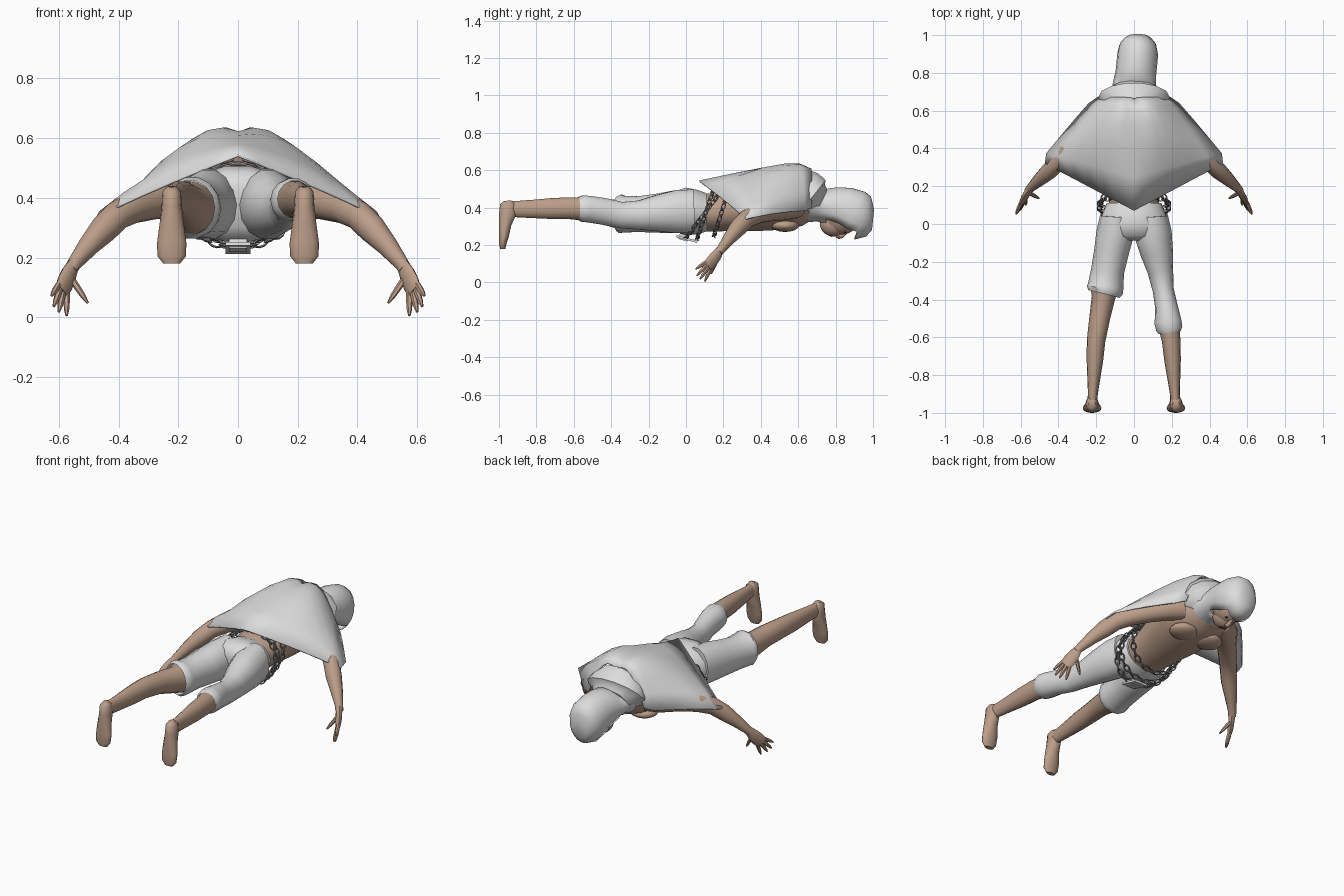
import bpy, bmesh, math
from mathutils import Vector, Matrix

cube = bpy.data.objects.get("Cube")
if cube:
    bpy.data.objects.remove(cube, do_unlink=True)


def material(name, color):
    mat = bpy.data.materials.new(name)
    mat.use_nodes = True
    mat.diffuse_color = (*color, 1)
    shader = next(n for n in mat.node_tree.nodes if n.type == 'BSDF_PRINCIPLED')
    shader.inputs["Base Color"].default_value = (*color, 1)
    return mat


cloth = material("pale_grey_cloth", (0.72, 0.72, 0.72))
skin = material("tan_skin", (0.50, 0.34, 0.25))
iron = material("dark_iron", (0.22, 0.22, 0.23))
dark = material("dark_brown", (0.06, 0.04, 0.03))


def finish(name, bm, mat, angle=50, recalc=True):
    if recalc:
        bmesh.ops.recalc_face_normals(bm, faces=bm.faces)
    mesh = bpy.data.meshes.new(name)
    bm.to_mesh(mesh)
    bm.free()
    mesh.materials.append(mat)
    obj = bpy.data.objects.new(name, mesh)
    bpy.context.collection.objects.link(obj)
    bpy.ops.object.select_all(action='DESELECT')
    obj.select_set(True)
    bpy.context.view_layer.objects.active = obj
    bpy.ops.object.shade_smooth_by_angle(angle=math.radians(angle))
    return obj


def tube(name, rings, mat, ref=(0, 0, 1), sides=14, cap_end=True, drop=None):
    """Loft ellipses; each ring is x, y, z, half width, half height along ref."""
    bm = bmesh.new()
    centres = [Vector(r[:3]) for r in rings]
    loops = []
    for i, ring in enumerate(rings):
        tangent = centres[min(i + 1, len(rings) - 1)] - centres[max(i - 1, 0)]
        across = tangent.cross(Vector(ref)).normalized()
        up = across.cross(tangent).normalized()
        angles = [math.tau * k / sides for k in range(sides)]
        loops.append([bm.verts.new(centres[i] + across * ring[3] * math.cos(a)
                                   + up * ring[4] * math.sin(a)) for a in angles])
    for a, b in zip(loops, loops[1:]):
        for k in range(sides):
            j = (k + 1) % sides
            bm.faces.new((a[k], a[j], b[j], b[k]))
    bm.faces.new(loops[0])
    if cap_end:
        bm.faces.new(loops[-1])
    bmesh.ops.recalc_face_normals(bm, faces=bm.faces)
    if drop:
        bad = [f for f in bm.faces if drop(f)]
        bmesh.ops.delete(bm, geom=bad, context='FACES')
    return finish(name, bm, mat)


def along_y(x, rows):
    """Rows are y, centre z, half width, half height."""
    return [(x, y, z, w, h) for y, z, w, h in rows]


def ball(name, centre, radii, mat):
    bm = bmesh.new()
    bmesh.ops.create_uvsphere(bm, u_segments=14, v_segments=9, radius=1)
    bmesh.ops.transform(bm, matrix=Matrix.Translation(centre) @ Matrix.Diagonal((*radii, 1)),
                        verts=bm.verts)
    return finish(name, bm, mat)


def block(name, centre, size, tilt, mat):
    bm = bmesh.new()
    bmesh.ops.create_cube(bm, size=1)
    place = (Matrix.Translation(centre) @ Matrix.Rotation(math.radians(tilt), 4, 'X')
             @ Matrix.Diagonal((*size, 1)))
    bmesh.ops.transform(bm, matrix=place, verts=bm.verts)
    return finish(name, bm, mat, 20)


# Torso and neck
tube("torso", along_y(0, [(.05, .37, .13, .10), (.15, .375, .135, .105), (.25, .395, .15, .125),
                          (.35, .405, .175, .135), (.45, .415, .195, .14), (.55, .42, .20, .14),
                          (.63, .42, .16, .12), (.70, .41, .07, .07), (.80, .39, .06, .06)]), skin)
for side, label in ((1, "left"), (-1, "right")):
    ball(label + "_chest", (side * .085, .53, .305), (.085, .075, .035), skin)

# Trousers: hips and legs of different lengths
tube("trouser_hips", along_y(0, [(.11, .375, .145, .105), (.06, .375, .165, .122),
                                 (0, .38, .19, .13), (-.05, .375, .185, .115),
                                 (-.075, .37, .14, .07)]), cloth)
tube("left_trouser_leg", [(.095, .04, .38, .085, .12), (.10, -.05, .378, .10, .118),
                          (.12, -.15, .37, .087, .10), (.14, -.25, .36, .068, .08),
                          (.155, -.35, .36, .056, .072), (.172, -.44, .38, .06, .073),
                          (.18, -.52, .392, .072, .073), (.187, -.555, .395, .07, .072),
                          (.19, -.575, .395, .058, .063)], cloth, cap_end=False)
tube("right_trouser_leg", [(-.095, .04, .38, .085, .12), (-.10, -.05, .378, .10, .118),
                           (-.12, -.15, .37, .092, .107), (-.14, -.25, .365, .088, .098),
                           (-.15, -.33, .365, .095, .10), (-.155, -.35, .367, .098, .105),
                           (-.16, -.37, .367, .085, .092)], cloth, cap_end=False)

# Bare lower legs and feet
shin = [(-.62, .397, .049, .06), (-.72, .395, .044, .057), (-.82, .393, .034, .05),
        (-.90, .392, .026, .045), (-.96, .395, .028, .04), (-.985, .40, .022, .03)]
tube("left_shin", [(.185, -.54, .395, .056, .062)]
     + [(.197 + (-.62 - y) * .07, y, z, w, h) for y, z, w, h in shin], skin)
tube("right_shin", [(-.155, -.33, .366, .080, .088), (-.162, -.39, .37, .062, .075),
                    (-.182, -.50, .39, .055, .065)]
     + [(-.201 - (-.62 - y) * .06, y, z, w, h) for y, z, w, h in shin], skin)
for side, label in ((1, "left"), (-1, "right")):
    tube(label + "_foot", [(side * .222, y, z, w, d) for y, z, w, d in (
        (-.955, .437, .018, .02), (-.953, .42, .031, .042), (-.953, .37, .034, .047),
        (-.967, .31, .041, .034), (-.973, .25, .049, .027), (-.98, .205, .048, .02),
        (-.98, .18, .028, .014))], skin, ref=(0, 1, 0))

# Arms and hands
fingers = {"index": ((.574, .132, .075), (.574, .10, .005)),
           "middle": ((.587, .12, .082), (.60, .075, .018)),
           "ring": ((.598, .108, .09), (.617, .058, .036)),
           "little": ((.605, .098, .103), (.624, .052, .072)),
           "thumb": ((.555, .165, .125), (.503, .135, .048))}
for side, label in ((1, "left"), (-1, "right")):
    def flip(rings):
        return [(side * r[0], *r[1:]) for r in rings]
    tube(label + "_arm", flip([(.14, .58, .42, .07, .08), (.21, .54, .405, .065, .072),
                               (.28, .46, .39, .055, .062), (.35, .385, .37, .05, .056),
                               (.405, .325, .34, .046, .05), (.45, .28, .295, .045, .048),
                               (.50, .235, .24, .035, .036), (.548, .19, .18, .023, .025),
                               (.56, .175, .16, .022, .022)]), skin, sides=12)
    flat = (side * -.79, -.6, .1)
    tube(label + "_palm", flip([(.55, .187, .18, .022, .018), (.566, .163, .145, .034, .018),
                                (.58, .138, .112, .038, .017), (.592, .115, .086, .034, .012)]),
         skin, ref=flat, sides=10)
    for finger, (base, tip) in fingers.items():
        b, t = Vector(base), Vector(tip)
        steps = ((-.2, .011), (.3, .011), (.7, .009), (1, .004))
        tube(f"{label}_{finger}_finger",
             flip([(*b.lerp(t, f), r, r) for f, r in steps]), skin, ref=flat, sides=6)

# Cape draped from the neck to a point over the lower back
spine = [(0, .67, .59), (0, .60, .62), (0, .52, .623), (0, .40, .61), (0, .25, .583), (0, .07, .545)]
edge = [(.19, .675, .40), (.24, .64, .385), (.31, .56, .38),
        (.39, .465, .37), (.465, .375, .355), (.472, .32, .342)]
bulge = (.09, .10, .095, .08, .04, .005)
columns = 12
bm = bmesh.new()
rows = []
for s, e, lift in zip(spine, edge, bulge):
    row = []
    for c in range(columns + 1):
        u = 2 * c / columns - 1
        p = Vector(s).lerp(Vector(e), abs(u))
        p.z += lift * 4 * abs(u) * (1 - abs(u))
        p.x = math.copysign(p.x, u)
        row.append(bm.verts.new(p))
    rows.append(row)
for a, b in zip(rows, rows[1:]):
    for c in range(columns):
        bm.faces.new((a[c], b[c], b[c + 1], a[c + 1]))
cape = finish("cape", bm, cloth, recalc=False)
cape.modifiers.new("thickness", 'SOLIDIFY').thickness = .008

# Folded collar
tube("collar", along_y(0, [(.61, .49, .14, .125), (.64, .475, .175, .13), (.67, .45, .19, .125),
                           (.69, .435, .15, .105), (.72, .42, .122, .085)]), cloth)

# Hood, open below around the face
hood = tube("hood", [(0, .68, .42, .14, .105), (.002, .72, .405, .118, .082),
                     (.005, .76, .405, .112, .10), (.01, .80, .40, .108, .112),
                     (.015, .85, .39, .108, .122), (.02, .90, .367, .108, .132),
                     (.02, .945, .345, .098, .125), (.02, .98, .337, .075, .095),
                     (.02, 1.0, .335, .045, .055)], cloth, sides=18,
            drop=lambda f: f.normal.z < -.55 and .73 < f.calc_center_median().y < .89)
hood.modifiers.new("thickness", 'SOLIDIFY').thickness = .008

# Head and face
ball("head", (.012, .83, .36), (.085, .105, .105), skin)
ball("jaw", (.01, .79, .315), (.062, .075, .07), skin)
tube("nose", [(.012, .855, .265, .008, .008), (.012, .835, .25, .012, .012),
              (.012, .815, .243, .017, .012), (.012, .805, .25, .012, .008)], skin, sides=8)
block("mouth", (.01, .775, .2475), (.036, .007, .008), 0, dark)
for side, label in ((1, "left"), (-1, "right")):
    ball(label + "_eye", (.012 + side * .032, .85, .268), (.012, .007, .004), dark)


def chain(name, width, low, high, links):
    """A closed slanted loop of alternating oval links."""
    bm = bmesh.new()
    low, high = Vector(low), Vector(high)
    middle, reach = (low + high) / 2, (low - high) / 2
    for i in range(links):
        t = math.tau * i / links
        centre = middle + reach * math.cos(t) + Vector((width * math.sin(t), 0, 0))
        tangent = (Vector((width * math.cos(t), 0, 0)) - reach * math.sin(t)).normalized()
        plane = tangent.cross(Vector((width, 0, 0)).cross(reach)).normalized()
        across = Matrix.Rotation(math.radians(45 + 90 * (i % 2)), 3, tangent) @ plane
        normal = tangent.cross(across)
        loops = []
        for k in range(10):
            a = math.tau * k / 10
            out = tangent * math.cos(a) + across * math.sin(a)
            core = centre + tangent * .023 * math.cos(a) + across * .013 * math.sin(a)
            loops.append([bm.verts.new(core + out * .004 * math.cos(q) + normal * .004 * math.sin(q))
                          for q in (0, math.pi / 2, math.pi, -math.pi / 2)])
        for k in range(10):
            a, b = loops[k], loops[(k + 1) % 10]
            for q in range(4):
                bm.faces.new((a[q], a[q - 1], b[q - 1], b[q]))
    finish(name, bm, iron)


# Chains around the waist
chain("low_chain", .185, (0, 0, .238), (0, .19, .49), 30)
chain("middle_chain", .178, (0, .06, .235), (0, .15, .505), 28)
chain("upper_chain", .165, (0, .15, .25), (0, .24, .53), 26)

# Buckle and front flap
block("buckle", (0, -.01, .25), (.06, .05, .05), -15, cloth)
block("front_flap", (0, .005, .232), (.085, .115, .012), -15, cloth)
